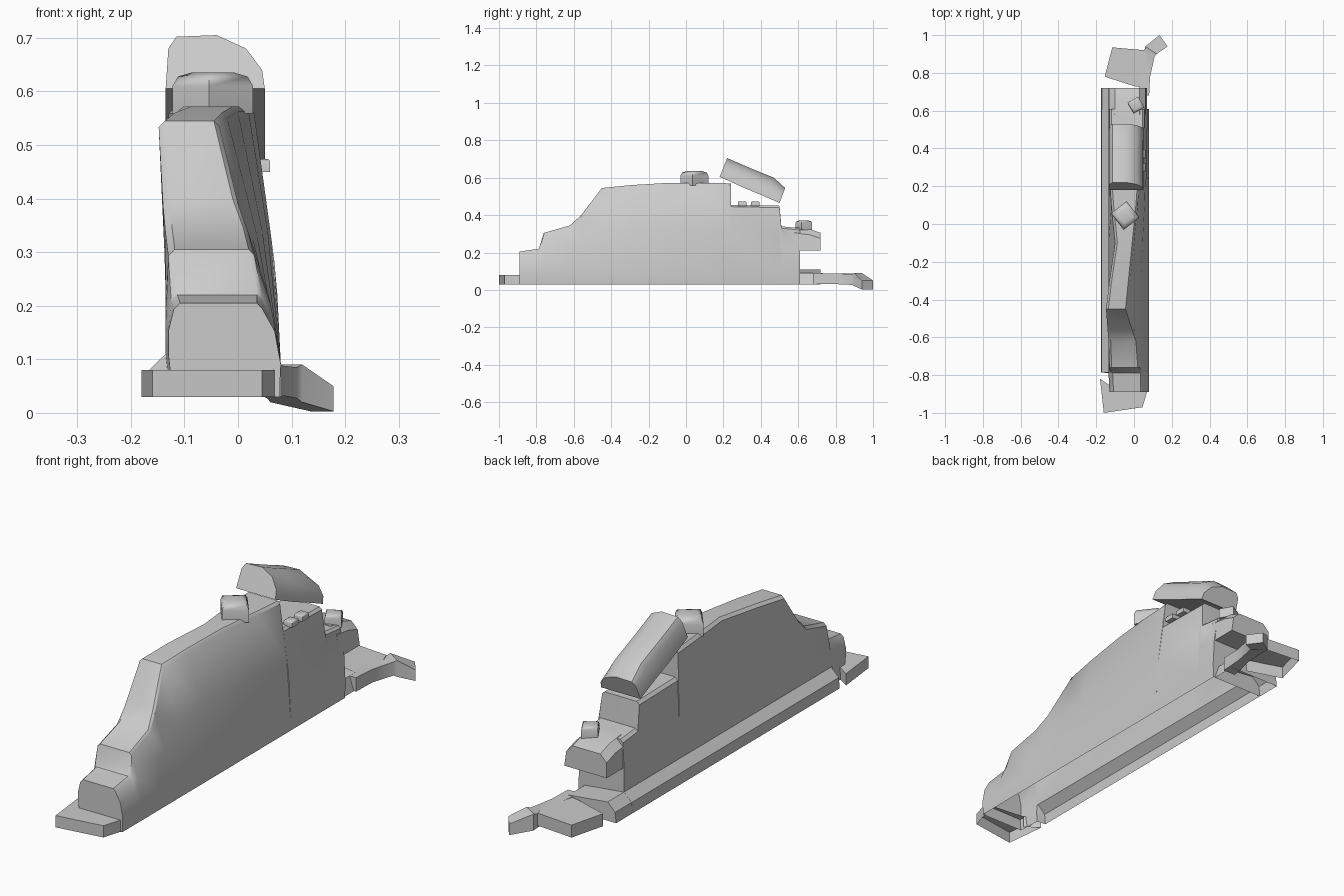
import bpy, bmesh
from math import radians
from mathutils import Matrix, Vector

if "Cube" in bpy.data.objects:
    bpy.data.objects.remove(bpy.data.objects["Cube"])


def finish(name, bm, angle=35):
    bmesh.ops.remove_doubles(bm, verts=bm.verts, dist=0.0005)
    bmesh.ops.recalc_face_normals(bm, faces=bm.faces)
    me = bpy.data.meshes.new(name)
    bm.to_mesh(me)
    bm.free()
    ob = bpy.data.objects.new(name, me)
    bpy.context.collection.objects.link(ob)
    bpy.ops.object.select_all(action='DESELECT')
    ob.select_set(True)
    bpy.context.view_layer.objects.active = ob
    bpy.ops.object.shade_smooth_by_angle(angle=radians(angle))
    return ob


def loft(name, sections, closed=False, angle=35):
    """Skin a row of sections and cap both ends."""
    bm = bmesh.new()
    rows = [[bm.verts.new(p) for p in s] for s in sections]
    n = len(rows[0])
    for a, b in zip(rows, rows[1:]):
        for i in range(n if closed else n - 1):
            j = (i + 1) % n
            bm.faces.new((a[i], a[j], b[j], b[i]))
    bm.faces.new(rows[0])
    bm.faces.new(rows[-1])
    return finish(name, bm, angle)


def plate(name, outline, top, bottom, skip=()):
    """Hollow plate with a rim, open underneath; skip drops rim sides."""
    bm = bmesh.new()
    up = [bm.verts.new((x, y, top)) for x, y in outline]
    lo = [bm.verts.new((x, y, bottom)) for x, y in outline]
    bm.faces.new(up)
    for i in range(len(up)):
        if i not in skip:
            j = (i + 1) % len(up)
            bm.faces.new((up[i], up[j], lo[j], lo[i]))
    return finish(name, bm)


def knob(name, loc, size, turn, bevel):
    """Small turned box with a softened top."""
    bm = bmesh.new()
    m = Matrix.Translation(Vector(loc)) @ Matrix.Rotation(radians(turn), 4, 'Z') @ Matrix.Diagonal((*size, 1))
    bmesh.ops.create_cube(bm, size=1, matrix=m)
    top = max(v.co.z for v in bm.verts) - 0.001
    edges = [e for e in bm.edges if all(v.co.z > top for v in e.verts)]
    bmesh.ops.bevel(bm, geom=edges, offset=bevel, segments=2, profile=0.5, affect='EDGES')
    return finish(name, bm, 50)


# Stepped hollow body: y, top height, left and right top edge, left base
stations = [
    (-0.89, 0.205, -0.12, 0.045, -0.13), (-0.79, 0.22, -0.125, 0.045, -0.135),
    (-0.785, 0.225, -0.125, 0.045, -0.175), (-0.76, 0.305, -0.13, 0.03, -0.175),
    (-0.62, 0.345, -0.135, 0.02, -0.175), (-0.56, 0.40, -0.14, 0.0, -0.175),
    (-0.45, 0.545, -0.148, -0.035, -0.175), (-0.30, 0.56, -0.13, -0.02, -0.175),
    (-0.10, 0.572, -0.10, 0.0, -0.175), (0.10, 0.572, -0.12, 0.02, -0.175),
    (0.24, 0.57, -0.13, 0.03, -0.175), (0.241, 0.455, -0.13, 0.045, -0.175),
    (0.50, 0.45, -0.13, 0.045, -0.175), (0.51, 0.34, -0.13, 0.055, -0.175),
    (0.61, 0.33, -0.13, 0.055, -0.175)]


def section(y, zt, xl, xr, base):
    right = 0.08
    mid = 0.1 + (zt - 0.1) * 0.5
    wall = min(-0.122, (base + 0.04)) if base < -0.15 else base
    return [(base, y, 0.03), (base + 0.004, y, 0.075), (wall, y, 0.11),
            (wall, y, mid), (xl, y, zt - 0.012), (xl + 0.012, y, zt),
            (xr - 0.01, y, zt), (xr, y, zt - 0.01),
            (xr + (right - xr) * 0.5 + 0.006, y, mid),
            (right, y, 0.09), (right - 0.003, y, 0.03)]


loft("body", [section(*s) for s in stations])

# Overhanging rear block
loft("rear_block", [
    [(-0.13, y, 0.21), (-0.13, y, zt - 0.03), (-0.10, y, zt),
     (0.03, y, zt), (0.06, y, zt - 0.03), (0.07, y, 0.21)]
    for y, zt in ((0.58, 0.335), (0.66, 0.325), (0.72, 0.305))], closed=True)

# Flared left base running past the rear wall
loft("rear_base", [
    [(-0.175, y, 0.03), (-0.17, y, 0.075), (-0.135, y, 0.11),
     (0.05, y, 0.09), (0.07, y, 0.03)] for y in (0.61, 0.72)])

# Front foot and rear plate
plate("front_foot", [(-0.18, -0.82), (-0.16, -1.0), (0.045, -0.97), (0.07, -0.885),
                     (-0.12, -0.86)], 0.08, 0.03, skip=(3,))
plate("rear_plate", [(-0.155, 0.78), (-0.115, 0.935), (0.055, 0.92), (0.07, 0.88),
                     (0.06, 0.72), (0.0, 0.73)], 0.088, 0.035, skip=(3, 4))

# Tail arm with a hooked end
arm = [(0.02, 0.08, 0.68, 0.68, 0.03, 0.09), (0.045, 0.085, 0.80, 0.78, 0.032, 0.088),
       (0.055, 0.11, 0.92, 0.89, 0.027, 0.085), (0.06, 0.12, 0.94, 0.90, 0.02, 0.09),
       (0.135, 0.178, 1.0, 0.94, 0.003, 0.05)]
loft("tail_arm", [[(a, ya, lo), (a, ya, hi), (b, yb, hi), (b, yb, lo)]
                  for a, b, ya, yb, lo, hi in arm], closed=True)

# Tilted rounded slab hovering over the rear steps
slab = [(0.18, 0.605, 0.22, 0.705), (0.30, 0.55, 0.335, 0.655),
        (0.42, 0.50, 0.47, 0.60), (0.50, 0.465, 0.53, 0.545)]
across = [(-0.135, 0), (-0.13, 0.75), (-0.115, 0.97), (-0.04, 1), (0.015, 0.75),
          (0.045, 0.35), (0.05, 0)]
loft("floating_slab", [[(x, y0 + (y1 - y0) * t, z0 + (z1 - z0) * t) for x, t in across]
                       for y0, z0, y1, z1 in slab], closed=True, angle=45)

# Knobs and pegs on the steps
knob("top_knob", (-0.047, 0.045, 0.597), (0.105, 0.11, 0.076), 38, 0.025)
knob("rear_knob", (0.01, 0.63, 0.345), (0.065, 0.065, 0.05), 30, 0.012)
for y in (0.30, 0.37):
    knob("side_peg", (0.04, y, 0.462), (0.04, 0.045, 0.024), 0, 0.006)
